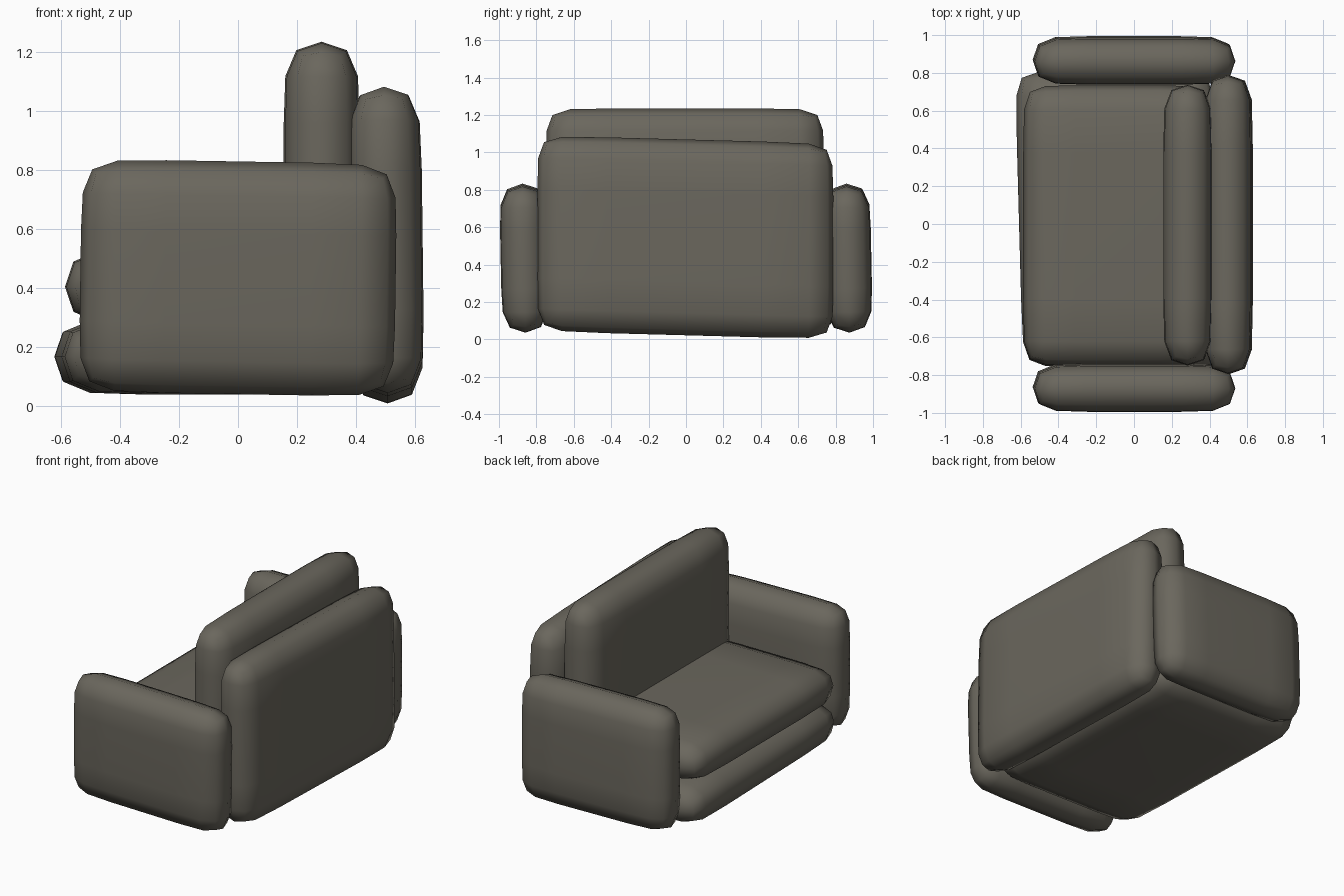
import bpy, bmesh

if "Cube" in bpy.data.objects:
    bpy.data.objects.remove(bpy.data.objects["Cube"])

fabric = bpy.data.materials.new("warm grey fabric")
fabric.diffuse_color = (0.145, 0.135, 0.11, 1)
fabric.use_nodes = True
fabric.node_tree.nodes["Principled BSDF"].inputs["Base Color"].default_value = fabric.diffuse_color


def slab(name, axes, u, v, w, shear=(0, 0, 0), d=0.23):
    """Soft padded slab: flat 3x3 sheet in the given axes, thickened and subdivided.
    u, v: extents in the sheet; w: extents across it; shear: u by v, v by u, w by v."""
    ua, va = axes
    wa = 3 - ua - va
    bm = bmesh.new()
    bmesh.ops.create_grid(bm, x_segments=3, y_segments=3, size=1.5)

    def stops(lo, hi):
        lo, hi = lo - 0.009, hi + 0.009      # subdivision pulls the rim in a little
        return (lo, lo + d, hi - d, hi)

    us, vs = stops(*u), stops(*v)
    uc, vc, wc = sum(u) / 2, sum(v) / 2, sum(w) / 2
    for p in bm.verts:
        a, b = us[round(p.co.x + 1.5)], vs[round(p.co.y + 1.5)]
        co = [0, 0, 0]
        co[ua] = a + shear[0] * (b - vc)
        co[va] = b + shear[1] * (a - uc)
        co[wa] = wc + shear[2] * (b - vc)
        p.co = co
    me = bpy.data.meshes.new(name)
    bm.to_mesh(me)
    bm.free()
    me.materials.append(fabric)
    for f in me.polygons:
        f.use_smooth = True
    ob = bpy.data.objects.new(name, me)
    bpy.context.collection.objects.link(ob)
    thick = ob.modifiers.new("thickness", 'SOLIDIFY')
    thick.thickness = w[1] - w[0]
    thick.offset = 0
    soft = ob.modifiers.new("soften", 'SUBSURF')
    soft.levels = soft.render_levels = 1
    return ob


X, Y, Z = 0, 1, 2

# Arms, both leaning slightly the same way
for name, y in (("left_arm", -0.866), ("right_arm", 0.866)):
    slab(name, (X, Z), (-0.535, 0.535), (0.04, 0.83), (y - 0.125, y + 0.125),
         shear=(0.014, -0.017, -0.02))

# Back panel and back cushion
slab("back_panel", (Y, Z), (-0.795, 0.788), (0.022, 1.07), (0.376, 0.626),
     shear=(0, -0.027, -0.012))
slab("back_cushion", (Y, Z), (-0.75, 0.738), (0.24, 1.236), (0.155, 0.412))

# Seat cushion and the base under it
slab("seat_cushion", (X, Y), (-0.587, 0.41), (-0.75, 0.735), (0.277, 0.533))
slab("base", (X, Y), (-0.61, 0.45), (-0.765, 0.80), (0.04, 0.295),
     shear=(-0.027, -0.02, 0))
